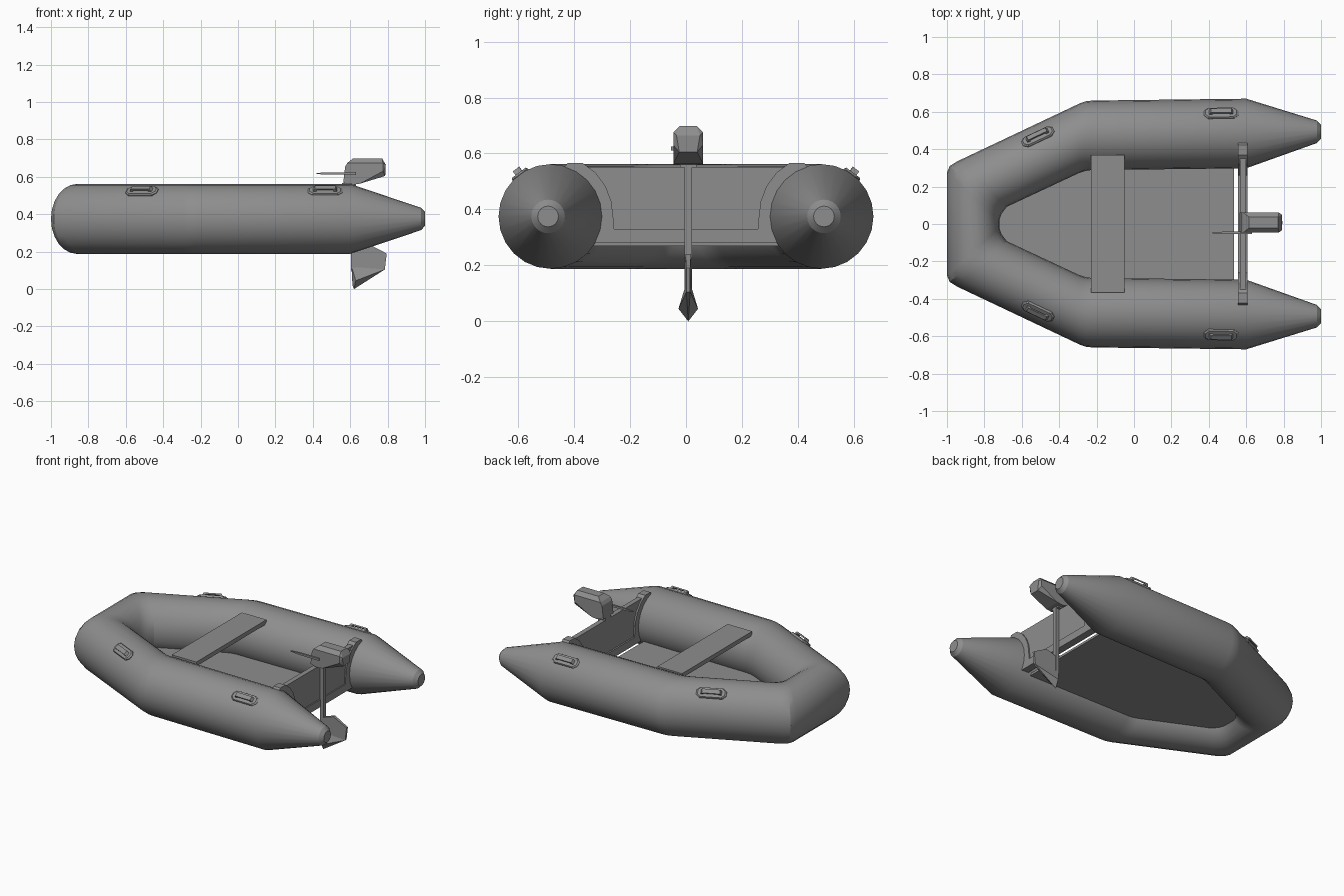
import bpy, bmesh, math
from mathutils import Vector, Matrix

if "Cube" in bpy.data.objects:
    bpy.data.objects.remove(bpy.data.objects["Cube"])

R, CZ = 0.187, 0.375          # tube radius and centre height
GREY = bpy.data.materials.new("dark_grey")
GREY.diffuse_color = (0.27, 0.27, 0.27, 1)
GREY.use_nodes = True
GREY.node_tree.nodes["Principled BSDF"].inputs["Base Color"].default_value = GREY.diffuse_color


def finish(name, bm, smooth=None):
    bmesh.ops.recalc_face_normals(bm, faces=bm.faces)
    me = bpy.data.meshes.new(name)
    bm.to_mesh(me)
    bm.free()
    me.materials.append(GREY)
    ob = bpy.data.objects.new(name, me)
    bpy.context.collection.objects.link(ob)
    if smooth:
        me.shade_smooth()
        me.set_sharp_from_angle(angle=math.radians(smooth))
    return ob


def loft(name, rings, smooth=None):
    """Skin a list of equal closed rings, capping both ends."""
    bm = bmesh.new()
    vs = [[bm.verts.new(p) for p in r] for r in rings]
    n = len(vs[0])
    for a, b in zip(vs, vs[1:]):
        for i in range(n):
            j = (i + 1) % n
            bm.faces.new((a[i], a[j], b[j], b[i]))
    bm.faces.new(vs[0])
    bm.faces.new(vs[-1])
    return finish(name, bm, smooth)


def box(name, x0, x1, y0, y1, z0, z1):
    ring = [(y0, z0), (y1, z0), (y1, z1), (y0, z1)]
    return loft(name, [[(x, y, z) for y, z in ring] for x in (x0, x1)])


def hull(name, pts):
    bm = bmesh.new()
    for p in pts:
        bm.verts.new(p)
    bmesh.ops.convex_hull(bm, input=bm.verts)
    bmesh.ops.dissolve_limit(bm, angle_limit=0.02, verts=bm.verts, edges=bm.edges)
    return finish(name, bm)


# Inflatable hull: outer and inner point of each ring, plus its half height
half = [
    ((1.0, 0.53), (1.0, 0.456), 0.037),
    ((0.978, 0.553), (0.978, 0.433), 0.06),
    ((0.60, 0.67), (0.60, 0.298), R),
    ((-0.22, 0.66), (-0.23, 0.288), R),
    ((-0.255, 0.657), (-0.26, 0.284), R),
    ((-0.29, 0.645), (-0.295, 0.272), R),
    ((-0.945, 0.335), (-0.68, 0.092), R),
    ((-0.985, 0.31), (-0.708, 0.055), R),
    ((-1.0, 0.275), (-0.72, 0.02), R),
]
mirrored = [((o[0], -o[1]), (i[0], -i[1]), h) for o, i, h in reversed(half)]
rings = []
for o, i, h in half + mirrored:
    o, i = Vector(o), Vector(i)
    mid, arm = (o + i) / 2, (o - i) / 2
    ring = []
    for k in range(24):
        t = math.tau * k / 24
        p = mid + arm * math.cos(t)
        ring.append((p.x, p.y, CZ + h * math.sin(t)))
    rings.append(ring)
loft("inflatable_tube", rings, 25)

# Floor panel, its edges buried in the tube
side = [(-0.80, 0.10), (-0.28, 0.36), (0.535, 0.38)]
outline = side + [(x, -y) for x, y in reversed(side)]
loft("floor", [[(x, y, z) for x, y in outline] for z in (0.27, 0.285)])

# Bench seat
box("seat", -0.23, -0.05, -0.365, 0.37, 0.512, 0.54)

# Transom: thin board with a thicker U-shaped rim hugging both tubes
pairs = []
for a in range(106, 182, 15):
    c, s = math.cos(math.radians(a)), math.sin(math.radians(a))
    pairs.append(((0.485 + 0.183 * c, CZ + 0.183 * s),
                  (0.485 + 0.225 * c, min(CZ + 0.225 * s, 0.566))))
pairs.append(((0.33, 0.28), (0.258, 0.33)))
pairs += [((-o[0], o[1]), (-i[0], i[1])) for o, i in reversed(pairs)]
loft("transom_rim", [[(0.557, *o), (0.607, *o), (0.607, *i), (0.557, *i)] for o, i in pairs])
loft("transom_board", [[(x, *o) for o, i in pairs] for x in (0.567, 0.599)])


# Carry handles: chamfered base plate with a raised grip
def handle(name, centre, along, out, hw):
    t = math.radians(53)
    ax = Vector((*along, 0)).normalized()
    o = Vector((*out, 0)).normalized()
    up = Vector((0, 0, 1))
    nz = (o * math.cos(t) / hw + up * math.sin(t) / R).normalized()
    ny = nz.cross(ax)
    pos = Vector((*centre, CZ)) + o * hw * math.cos(t) + up * R * math.sin(t) - nz * 0.005
    m = Matrix((ax, ny, nz)).transposed().to_4x4()
    m.translation = pos
    plate = [(-0.092, -0.015), (-0.07, -0.034), (0.07, -0.034), (0.092, -0.015),
             (0.092, 0.015), (0.07, 0.034), (-0.07, 0.034), (-0.092, 0.015)]
    base = loft(name + "_base", [[(x * s, y * s, z) for x, y in plate]
                                 for z, s in ((-0.012, 1), (0.006, 1), (0.013, 0.9))])
    path = [(-0.068, 0.005, -0.05, 0.005), (-0.055, 0.03, -0.043, 0.021),
            (0.055, 0.03, 0.043, 0.021), (0.068, 0.005, 0.05, 0.005)]
    grip = loft(name + "_grip", [[(a, -0.014, b), (a, 0.014, b), (c, 0.014, d), (c, -0.014, d)]
                                 for a, b, c, d in path])
    for ob in (base, grip):
        ob.matrix_world = m


for s, word in ((1, "left"), (-1, "right")):
    handle("stern_handle_" + word, (0.467, 0.480 * s), (1, 0.012 * s), (-0.012, s), R)
    handle("bow_handle_" + word, (-0.471, 0.376 * s), (0.905, 0.425 * s), (-0.425, 0.905 * s), 0.168)

# Outboard motor head: faceted cowling, chamfered top and stern face
MY = 0.008
prof = [(0.563, 0.57, 0.053), (0.573, 0.655, 0.053), (0.585, 0.675, 0.053), (0.775, 0.675, 0.053),
        (0.775, 0.63, 0.053), (0.61, 0.558, 0.053), (0.65, 0.563, 0.053),
        (0.79, 0.665, 0.042), (0.787, 0.605, 0.032), (0.615, 0.699, 0.03), (0.77, 0.699, 0.03)]
hull("motor_cowling", [(x, MY + s * w, z) for x, z, w in prof for s in (-1, 1)])

# Tiller arm
hull("tiller", [(x, -0.047 + s * w, 0.618 + q * w) for x, w in ((0.42, 0.003), (0.48, 0.006), (0.63, 0.007))
                for s in (-1, 1) for q in (-1, 1)])

# Clamp on the transom, drive shaft, thin lower fin and its flared foot
box("motor_clamp", 0.565, 0.625, MY - 0.03, MY + 0.03, 0.55, 0.585)
box("drive_shaft", 0.605, 0.63, MY - 0.013, MY + 0.013, 0.10, 0.60)
blade = [(0.607, 0.012, 0.09), (0.607, 0.012, 0.21), (0.70, 0.01, 0.24),
         (0.795, 0.007, 0.19), (0.785, 0.007, 0.105)]
hull("lower_fin", [(x, MY + s * y, z) for x, y, z in blade for s in (-1, 1)])
foot = [(0.607, 0, 0.115), (0.612, 0, 0.02), (0.62, 0, 0.0), (0.785, 0.007, 0.105), (0.785, -0.007, 0.105),
        (0.607, 0.012, 0.12), (0.607, -0.012, 0.12), (0.63, 0.035, 0.045), (0.63, -0.035, 0.045)]
hull("fin_foot", [(x, y + MY, z) for x, y, z in foot])
